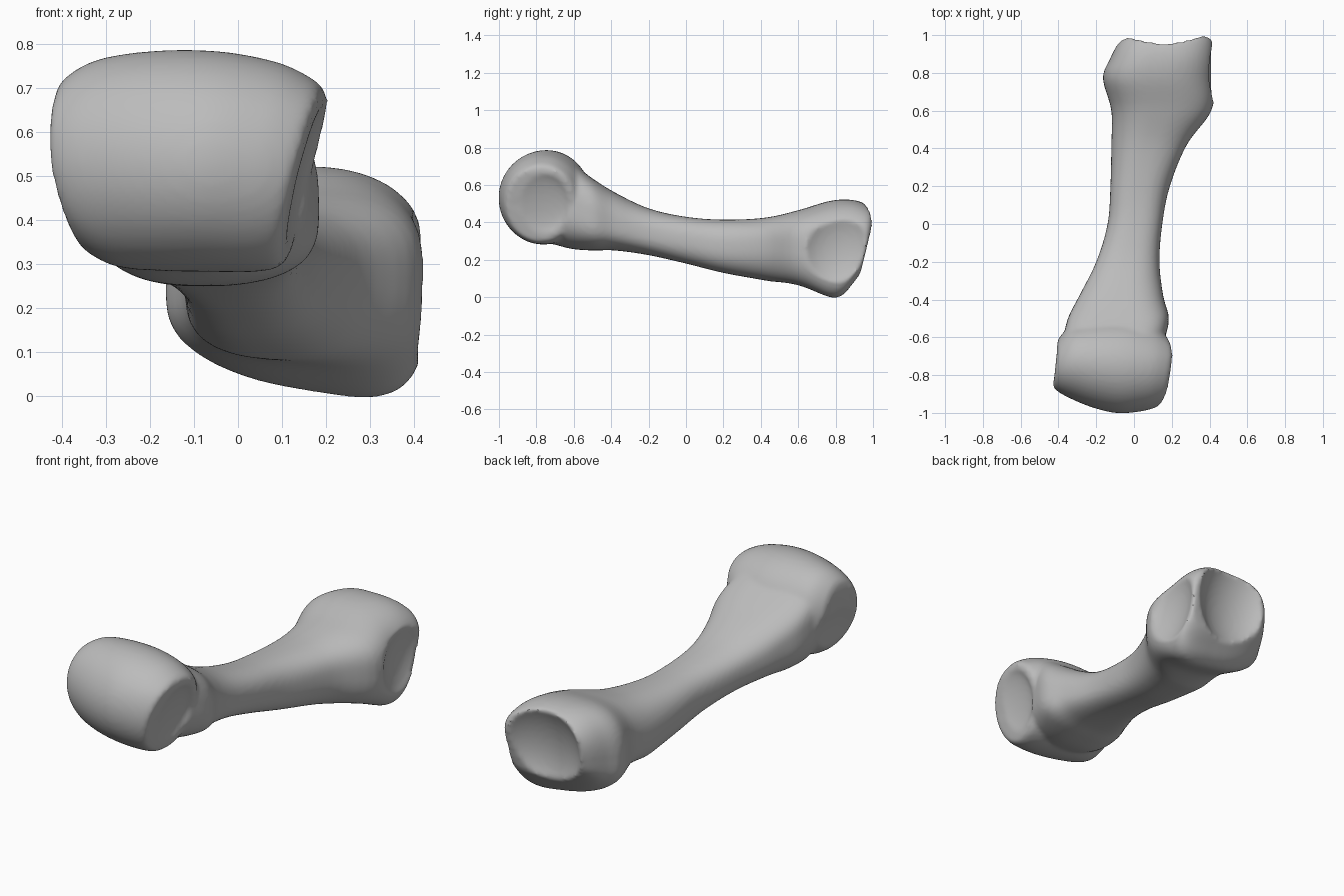
import bpy, bmesh
from math import sin, cos, pi
from mathutils import Vector

if "Cube" in bpy.data.objects:
    bpy.data.objects.remove(bpy.data.objects["Cube"])

bone = bpy.data.materials.new("bone grey")
bone.use_nodes = True
bone.diffuse_color = (0.5, 0.5, 0.5, 1)
bone.node_tree.nodes["Principled BSDF"].inputs["Base Color"].default_value = (0.5, 0.5, 0.5, 1)


def refine(rows, steps=5):
    """Catmull-Rom interpolation of station rows."""
    rows = [Vector(r) for r in rows]
    out = []
    for i in range(len(rows) - 1):
        a, b, c, d = rows[max(i - 1, 0)], rows[i], rows[i + 1], rows[min(i + 2, len(rows) - 1)]
        for k in range(steps):
            t = k / steps
            out.append(b + (c - a) * (t / 2) + (a * 2 - b * 5 + c * 4 - d) * (t * t / 2)
                       + (b * 3 - a - c * 3 + d) * (t ** 3 / 2))
    return out + [rows[-1]]


def power(v, e):
    return (1 if v >= 0 else -1) * abs(v) ** e


def clamp(v):
    return min(max(v, 0), 1)


def loft(name, stations, place, sides=48):
    """Skin rings of points; place(station, c, s) gives each point."""
    bm = bmesh.new()
    rings = [[bm.verts.new(place(st, cos(2 * pi * i / sides), sin(2 * pi * i / sides)))
              for i in range(sides)] for st in refine(stations)]
    for a, b in zip(rings, rings[1:]):
        for i in range(sides):
            j = (i + 1) % sides
            bm.faces.new((a[i], a[j], b[j], b[i]))
    bm.faces.new(rings[0])
    bm.faces.new(rings[-1])
    bmesh.ops.recalc_face_normals(bm, faces=bm.faces)
    mesh = bpy.data.meshes.new(name)
    bm.to_mesh(mesh)
    bm.free()
    obj = bpy.data.objects.new(name, mesh)
    bpy.context.collection.objects.link(obj)
    mesh.materials.append(bone)
    return obj


# Shaft and base: y, x left, x right, z bottom, z top, sideways slope, end tilt
shaft_stations = [
    (-0.76, -0.33, 0.12, 0.30, 0.76, -0.02, 0),
    (-0.62, -0.37, 0.16, 0.26, 0.72, -0.03, 0),
    (-0.50, -0.35, 0.185, 0.25, 0.635, -0.03, 0),
    (-0.38, -0.29, 0.155, 0.25, 0.56, -0.02, 0),
    (-0.20, -0.20, 0.135, 0.225, 0.475, -0.01, 0),
    (0.00, -0.14, 0.15, 0.18, 0.43, 0, 0),
    (0.20, -0.125, 0.19, 0.13, 0.415, 0, 0),
    (0.42, -0.12, 0.28, 0.09, 0.425, 0.02, 0),
    (0.60, -0.12, 0.41, 0.055, 0.465, 0.02, 0),
    (0.77, -0.165, 0.425, -0.01, 0.515, 0.02, 0),
    (0.87, -0.13, 0.43, 0.005, 0.52, 0.02, 0.10),
    (0.945, -0.09, 0.425, 0.07, 0.485, 0.02, 0.22),
    (0.975, -0.05, 0.40, 0.12, 0.44, 0.02, 0.25),
]


def shaft_point(st, c, s):
    y, left, right, low, high, slope, tilt = st
    base, neck = clamp((y - 0.45) / 0.3), clamp((-0.3 - y) / 0.2)
    # Squarer corners where the shaft meets the head and low on the base
    e = 0.8
    if s > 0:
        e -= 0.22 * neck + (0.12 * base if c < 0 else 0)
    elif c > 0:
        e -= 0.28 * base
    c, s = power(c, e), power(s, e)
    z = (low + high) / 2 + s * (high - low) / 2 + slope * c * (1 - s * s)
    # The underside of the base rises toward one side
    z += 0.05 * base * (0.6 - c) * max(-s, 0)
    return ((left + right) / 2 + c * (right - left) / 2, y + tilt * (z - 0.3), z)


bone_body = loft("long_bone", shaft_stations, shaft_point)

# Rounded head: position across, centre y, centre z, radius y, radius z
head_stations = [
    (-1.0, -0.735, 0.52, 0.115, 0.16),
    (-0.97, -0.735, 0.525, 0.14, 0.195),
    (-0.75, -0.725, 0.53, 0.19, 0.235),
    (-0.3, -0.74, 0.535, 0.228, 0.25),
    (0.2, -0.755, 0.533, 0.246, 0.25),
    (0.65, -0.765, 0.52, 0.228, 0.238),
    (0.92, -0.775, 0.505, 0.20, 0.215),
    (1.0, -0.78, 0.50, 0.18, 0.195),
]


def head_point(st, c, s):
    u, cy, cz, ry, rz = st
    y, z = cy + ry * c, cz + rz * s
    # One end leans inward below, the other is gently bowed
    right = 0.205 - 0.25 * max(0.66 - z, 0) + 0.15 * min(y + 0.7, 0)
    left = -0.43 + 0.9 * (z - 0.6) ** 2 + 0.1 * max(y + 0.86, 0)
    return ((left + right) / 2 + u * (right - left) / 2, y, z)


head = loft("rounded_head", head_stations, head_point)


def combine(target, other, operation):
    mod = target.modifiers.new(operation.lower(), "BOOLEAN")
    mod.object, mod.operation, mod.solver = other, operation, "EXACT"
    other.hide_render = True


def hollow(name, centre, radii, turn):
    bpy.ops.mesh.primitive_uv_sphere_add(segments=48, ring_count=24, location=centre, rotation=turn)
    cutter = bpy.context.object
    cutter.name = name
    cutter.scale = radii
    cutter.data.materials.append(bone)
    combine(bone_body, cutter, "DIFFERENCE")
    return cutter


combine(bone_body, head, "UNION")
# Joint socket at the back, side hollow on the base, shallow pits on the head ends
helpers = [
    head,
    hollow("end_socket", (0.16, 1.06, 0.32), (0.24, 0.16, 0.30), (-0.22, 0, 0)),
    hollow("side_hollow", (0.505, 0.81, 0.26), (0.13, 0.215, 0.26), (-0.2, 0, 0)),
    hollow("head_pit_left", (0.17, -0.79, 0.50), (0.04, 0.165, 0.18), (0, 0.25, 0)),
    hollow("head_pit_right", (-0.425, -0.72, 0.47), (0.045, 0.17, 0.16), (0, -0.2, -0.15)),
]
bpy.context.view_layer.update()

# Blend everything into one continuous surface
remesh = bone_body.modifiers.new("blend", "REMESH")
remesh.mode, remesh.voxel_size = "VOXEL", 0.012
soften = bone_body.modifiers.new("soften", "SMOOTH")
soften.factor, soften.iterations = 0.5, 7

bpy.ops.object.select_all(action="DESELECT")
bone_body.select_set(True)
bpy.context.view_layer.objects.active = bone_body
bpy.ops.object.convert(target="MESH")
for helper in helpers:
    bpy.data.objects.remove(helper)
bone_body.data.materials.clear()
bone_body.data.materials.append(bone)
bpy.ops.object.shade_smooth_by_angle(angle=0.7)
